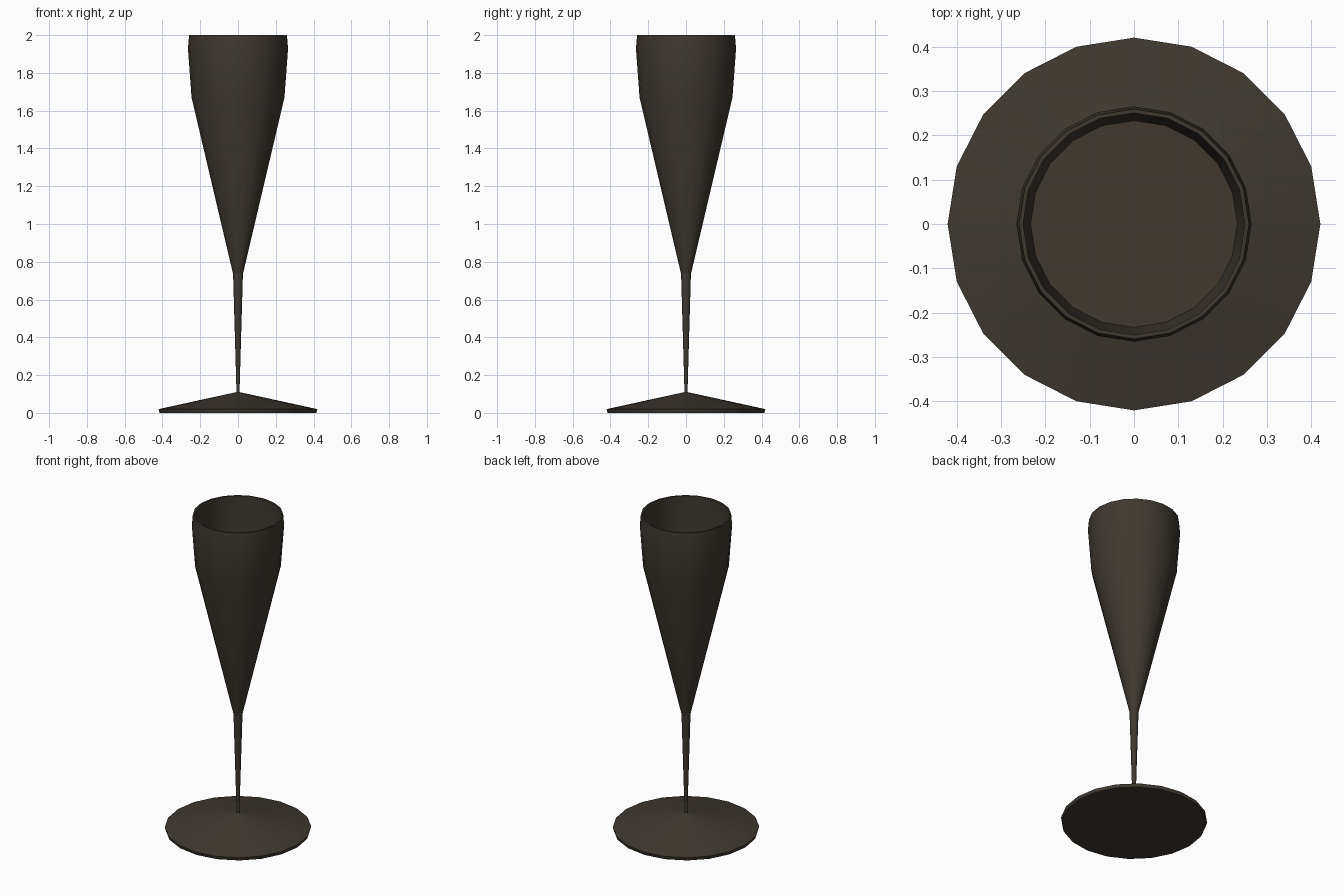
import bpy, bmesh, math

if "Cube" in bpy.data.objects:
    bpy.data.objects.remove(bpy.data.objects["Cube"])

SIDES = 20

def material(name, rgb):
    m = bpy.data.materials.new(name)
    m.diffuse_color = (*rgb, 1)
    m.use_nodes = True
    m.node_tree.nodes["Principled BSDF"].inputs["Base Color"].default_value = m.diffuse_color
    return m

def lathe(name, profile, mat, cap_start=False, cap_end=False, angle=30):
    """Spin (radius, z) points round the z axis; profile runs bottom/outside first."""
    bm = bmesh.new()
    rings = [[bm.verts.new((r * math.cos(i * math.tau / SIDES),
                            r * math.sin(i * math.tau / SIDES), z))
              for i in range(SIDES)] for r, z in profile]
    for a, b in zip(rings, rings[1:]):
        for i in range(SIDES):
            j = (i + 1) % SIDES
            bm.faces.new((a[i], a[j], b[j], b[i]))
    if cap_start:
        bm.faces.new(rings[0][::-1])
    if cap_end:
        bm.faces.new(rings[-1])
    me = bpy.data.meshes.new(name)
    bm.to_mesh(me)
    bm.free()
    me.materials.append(mat)
    ob = bpy.data.objects.new(name, me)
    bpy.context.collection.objects.link(ob)
    bpy.ops.object.select_all(action='DESELECT')
    ob.select_set(True)
    bpy.context.view_layer.objects.active = ob
    bpy.ops.object.shade_smooth_by_angle(angle=math.radians(angle))
    return ob

glass = material("dark_brown_glass", (0.050, 0.040, 0.030))

# Foot: shallow cone with a thin rim and flat underside
lathe("foot", [(0.415, 0), (0.42, 0.02), (0.008, 0.11)], glass, cap_start=True)

# Stem: slender, widening upwards
lathe("stem", [(0.008, 0.11), (0.026, 0.735)], glass)

# Bowl: long cone, upright upper wall, thin lip, inner wall and flat floor
lathe("bowl", [(0.026, 0.735), (0.246, 1.67), (0.265, 1.93), (0.259, 2.0),
               (0.250, 2.0), (0.252, 1.93), (0.233, 1.67)], glass, cap_end=True)
